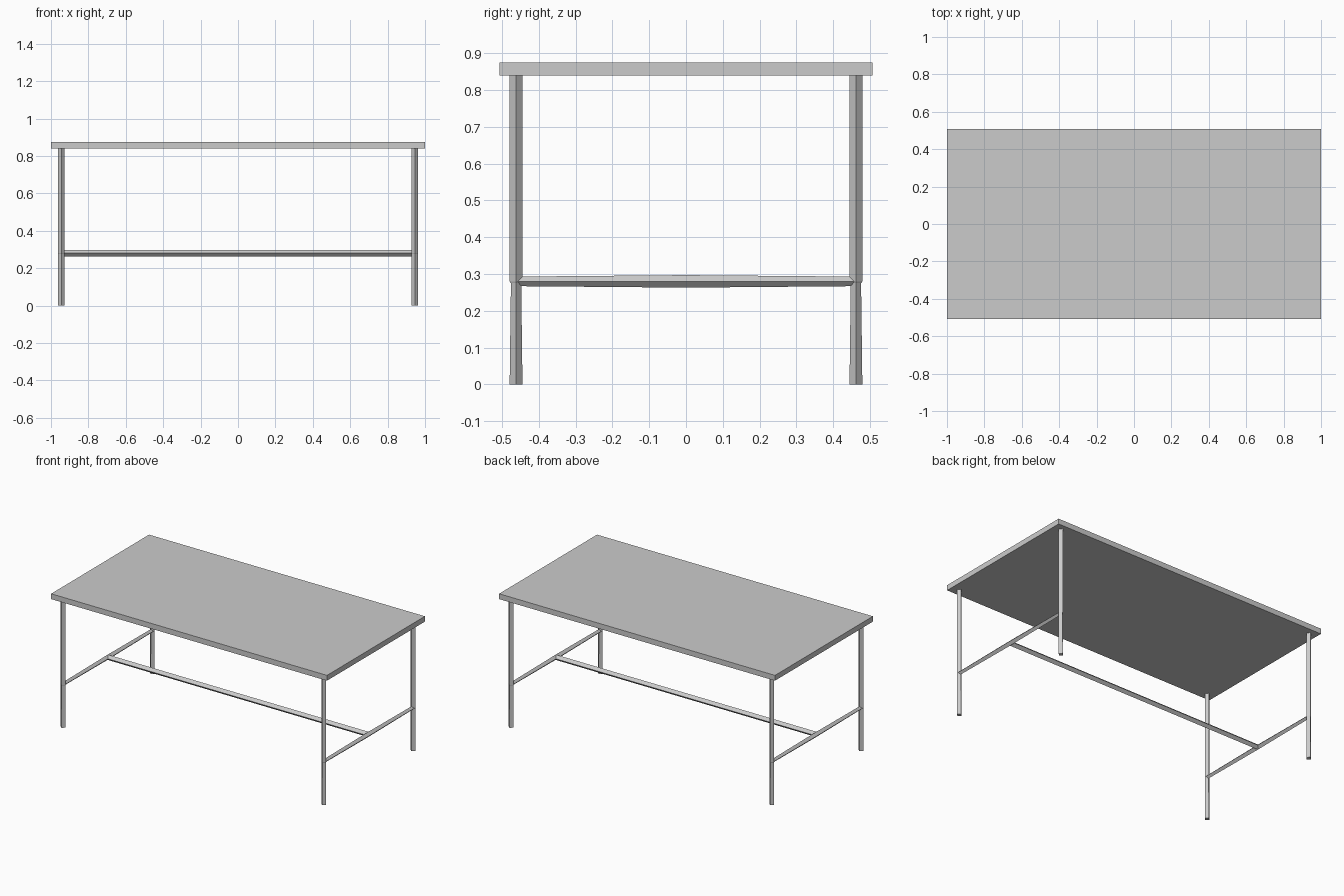
import bpy, bmesh
from mathutils import Vector

if "Cube" in bpy.data.objects:
    bpy.data.objects.remove(bpy.data.objects["Cube"])

LX, LY, JZ, R = 0.945, 0.462, 0.28, 0.0175   # leg position, rail height, bar radius
TOP_Z, UNDER_Z = 0.875, 0.84


def make_object(name, bm):
    bmesh.ops.recalc_face_normals(bm, faces=bm.faces)
    mesh = bpy.data.meshes.new(name)
    bm.to_mesh(mesh)
    bm.free()
    bpy.context.collection.objects.link(bpy.data.objects.new(name, mesh))


def diamond_bar(name, axis, rings):
    """Four-sided bar set on edge; rings = [(centre, radius_u, radius_v), ...]"""
    u, v = [Vector([float(i == k) for i in range(3)]) for k in range(3) if k != axis]
    bm = bmesh.new()
    loops = []
    for c, ru, rv in rings:
        c = Vector(c)
        loops.append([bm.verts.new(c + d) for d in (u * ru, v * rv, -u * ru, -v * rv)])
    for a, b in zip(loops, loops[1:]):
        for i in range(4):
            j = (i + 1) % 4
            bm.faces.new((a[i], a[j], b[j], b[i]))
    bm.faces.new(loops[0])
    bm.faces.new(loops[-1])
    make_object(name, bm)


# Table top slab
bm = bmesh.new()
bmesh.ops.create_cube(bm, size=1)
for vert in bm.verts:
    vert.co.x *= 2.0
    vert.co.y *= 1.014
    vert.co.z = vert.co.z * (TOP_Z - UNDER_Z) + (TOP_Z + UNDER_Z) / 2
make_object("table_top", bm)

for sx, side in ((-1, "left"), (1, "right")):
    x = sx * LX
    # Legs, slightly narrowed just below the rail joint
    for sy, end in ((-1, "front"), (1, "back")):
        y = sy * LY
        diamond_bar(f"{end}_{side}_leg", 2, [
            ((x, y, 0), R, R),
            ((x, y, JZ - 0.005), R, 0.014),
            ((x, y, JZ), R, R),
            ((x, y, UNDER_Z), R, R)])
    # Side rail, a little thicker in the middle
    diamond_bar(f"{side}_side_rail", 1, [
        ((x, -LY, JZ), 0.013, 0.013),
        ((x, 0, JZ), 0.016, 0.017),
        ((x, LY, JZ), 0.013, 0.013)])

# Long centre stretcher
diamond_bar("centre_stretcher", 0, [((-LX, 0, JZ), R, R), ((LX, 0, JZ), R, R)])
